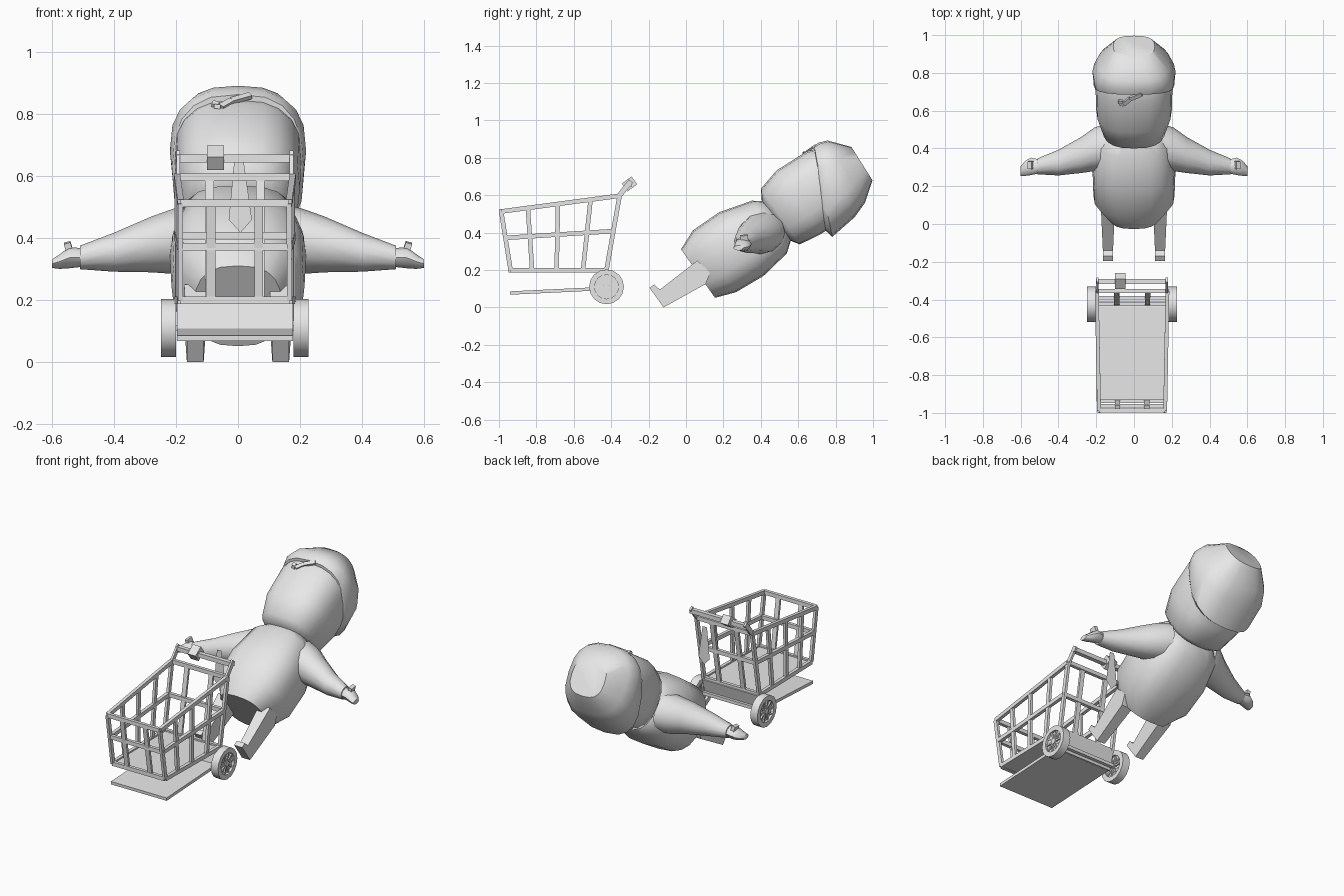
import bpy, bmesh, math
from mathutils import Vector

cube = bpy.data.objects.get("Cube")
if cube:
    bpy.data.objects.remove(cube)

grey = bpy.data.materials.new("plain_grey")
grey.use_nodes = True
grey.diffuse_color = (0.8, 0.8, 0.8, 1)
grey.node_tree.nodes["Principled BSDF"].inputs["Base Color"].default_value = (0.8, 0.8, 0.8, 1)


def finish(name, bm, smooth=None):
    bmesh.ops.recalc_face_normals(bm, faces=bm.faces)
    me = bpy.data.meshes.new(name)
    bm.to_mesh(me)
    bm.free()
    me.materials.append(grey)
    ob = bpy.data.objects.new(name, me)
    bpy.context.collection.objects.link(ob)
    if smooth:
        bpy.ops.object.select_all(action="DESELECT")
        ob.select_set(True)
        bpy.context.view_layer.objects.active = ob
        bpy.ops.object.shade_smooth_by_angle(angle=math.radians(smooth))
    return ob


def add_loft(bm, rings, loop=False):
    """Skin a list of point rings; loop joins the last ring to the first."""
    vr = [[bm.verts.new(p) for p in ring] for ring in rings]
    n = len(vr[0])
    pairs = list(zip(vr, vr[1:])) + ([(vr[-1], vr[0])] if loop else [])
    for a, b in pairs:
        for i in range(n):
            j = (i + 1) % n
            bm.faces.new((a[i], a[j], b[j], b[i]))
    if not loop:
        bm.faces.new(vr[0])
        bm.faces.new(vr[-1])


def add_bar(bm, a, b, w, h=None):
    """Square bar from a to b, w wide sideways and h thick."""
    a, b, h = Vector(a), Vector(b), h or w
    d = (b - a).normalized()
    ref = Vector((0, 1, 0)) if abs(d.x) > 0.9 else Vector((1, 0, 0))
    u = (ref - d * ref.dot(d)).normalized() * w / 2
    v = d.cross(u).normalized() * h / 2
    add_loft(bm, [[p + u + v, p - u + v, p - u - v, p + u - v] for p in (a, b)])


def add_disc(bm, x, y, z, r, w, n=16):
    add_loft(bm, [[(x + k * w / 2, y + r * math.cos(i * math.tau / n), z + r * math.sin(i * math.tau / n))
                   for i in range(n)] for k in (-1, 1)])


# ---- Leaning figure: s runs along the spine, t towards its front ----
LEAN = math.radians(35)
SIDES = 20


def lean(x, s, t):
    c, k = math.cos(LEAN), math.sin(LEAN)
    return Vector((x, 0.065 + s * c - t * k, 0.18 + s * k + t * c))


def rounded_ring(s_back, s_front, w, front, back):
    pts = []
    for i in range(SIDES):
        a = math.tau * i / SIDES
        c, k = math.cos(a), math.sin(a)
        x = w * math.copysign(abs(c) ** 0.75, c)
        f = math.copysign(abs(k) ** 0.75, k)
        s = s_back + (s_front - s_back) * (f + 1) / 2
        pts.append(lean(x, s, (front + back) / 2 + f * (front - back) / 2))
    return pts


def lean_loft(name, rows, angle):
    bm = bmesh.new()
    add_loft(bm, [rounded_ring(*r) for r in rows])
    return finish(name, bm, angle)


lean_loft("body", [
    (0, 0, 0.14, 0.16, -0.157), (0.11, 0.11, 0.215, 0.206, -0.197),
    (0.28, 0.28, 0.22, 0.205, -0.21), (0.45, 0.46, 0.19, 0.155, -0.183),
    (0.52, 0.53, 0.12, 0.10, -0.13)], 50)
lean_loft("head", [
    (0.5, 0.5, 0.12, 0.12, -0.13), (0.535, 0.535, 0.165, 0.18, -0.183),
    (0.66, 0.66, 0.2, 0.212, -0.203), (0.85, 0.85, 0.205, 0.203, -0.205),
    (0.97, 0.97, 0.17, 0.16, -0.17), (1.03, 1.03, 0.09, 0.07, -0.1)], 50)
lean_loft("hair", [
    (0.69, 0.89, 0.2, 0.185, -0.2), (0.7, 0.9, 0.213, 0.205, -0.25),
    (0.86, 0.93, 0.22, 0.204, -0.232), (0.95, 0.975, 0.19, 0.187, -0.2),
    (1.05, 1.06, 0.11, 0.085, -0.125)], 45)

# Forelock curl lying on the forehead
bm = bmesh.new()
curl = [(0.04, 0.9), (-0.02, 0.87), (-0.055, 0.835), (-0.075, 0.84), (-0.07, 0.86)]
for (x0, s0), (x1, s1) in zip(curl, curl[1:]):
    add_bar(bm, lean(x0, s0, 0.201), lean(x1, s1, 0.201), 0.022, 0.014)
finish("forelock", bm)

# Arms, hands and thumbs: x, y, z, half depth, half height
arm_rows = [(0.15, 0.41, 0.40, 0.12, 0.11), (0.21, 0.395, 0.39, 0.115, 0.105),
            (0.28, 0.365, 0.38, 0.095, 0.09), (0.40, 0.325, 0.355, 0.068, 0.063),
            (0.51, 0.305, 0.338, 0.042, 0.038)]
hand_rows = [(0.50, 0.305, 0.338, 0.036, 0.03), (0.545, 0.305, 0.337, 0.046, 0.034),
             (0.575, 0.295, 0.325, 0.04, 0.024), (0.60, 0.28, 0.318, 0.026, 0.014)]
leg_outline = [(0.06, 0.25), (-0.14, 0.095), (-0.17, 0.122), (-0.195, 0.105),
               (-0.12, 0.0), (0.105, 0.125), (0.13, 0.19)]
for side, label in ((1, "left"), (-1, "right")):
    for part, rows, n in (("arm", arm_rows, 12), ("hand", hand_rows, 8)):
        bm = bmesh.new()
        add_loft(bm, [[(side * x, y + ry * math.cos(i * math.tau / n), z + rz * math.sin(i * math.tau / n))
                       for i in range(n)] for x, y, z, ry, rz in rows])
        finish(label + "_" + part, bm, 45)
    bm = bmesh.new()
    add_bar(bm, (side * 0.54, 0.315, 0.345), (side * 0.552, 0.31, 0.386), 0.022, 0.04)
    finish(label + "_thumb", bm)
    # Leg with a turned-up foot, thinner at the toe
    bm = bmesh.new()
    add_loft(bm, [[(side * (0.138 + k * (0.036 if y > 0 else 0.027)), y, z) for y, z in leg_outline]
                  for k in (-1, 1)])
    finish(label + "_leg", bm)

# Flat necktie hanging free in front of the figure
bm = bmesh.new()
bm.faces.new([bm.verts.new((x, -0.185, z)) for x, z in
              ((-0.012, 0.65), (0.018, 0.65), (0.045, 0.46), (0.008, 0.418), (-0.03, 0.46))])
finish("necktie", bm)

# ---- Shopping cart ----
CX = -0.01
# Rails as front (y, z), rear (y, z)
top = ((-0.988, 0.513), (-0.355, 0.597))
mid = ((-0.962, 0.372), (-0.39, 0.408))
low = ((-0.938, 0.2), (-0.425, 0.2))


def half_width(y):
    return 0.175 + 0.012 * (y + 0.99) / 0.64


def rail_point(rail, f, x):
    """Point at fraction f along a rail; x runs from -1 to 1 across the cart."""
    (y0, z0), (y1, z1) = rail
    y = y0 + (y1 - y0) * f
    return Vector((CX + x * half_width(y), y, z0 + (z1 - z0) * f))


bm = bmesh.new()
for rail in (top, mid, low):
    for k in (-1, 1):
        add_bar(bm, rail_point(rail, 0, k), rail_point(rail, 1, k), 0.02, 0.024)
    for f in (0, 1):
        add_bar(bm, rail_point(rail, f, -1), rail_point(rail, f, 1), 0.02, 0.024)
finish("basket_rails", bm)

bm = bmesh.new()
for k in (-1, 1):
    for f in (0, 0.225, 0.48, 0.755, 1):
        add_bar(bm, rail_point(low, f, k), rail_point(top, f, k), 0.016, 0.024)
for f in (0, 1):
    for k in (-0.44, 0.44):
        add_bar(bm, rail_point(low, f, k), rail_point(top, f, k), 0.028, 0.014)
finish("basket_posts", bm)

bm = bmesh.new()
add_bar(bm, (CX, -0.94, 0.197), (CX, -0.425, 0.197), 0.35, 0.012)
finish("basket_floor", bm)

bm = bmesh.new()
add_bar(bm, (CX, -0.94, 0.077), (CX, -0.46, 0.1), 0.375, 0.018)
finish("lower_tray", bm)

bm = bmesh.new()
add_bar(bm, (CX, -0.455, 0.09), (CX, -0.425, 0.2), 0.375, 0.03)
finish("rear_panel", bm)

# Push handle with side brackets and a small holder box
bm = bmesh.new()
add_bar(bm, (CX - 0.19, -0.305, 0.657), (CX + 0.19, -0.305, 0.657), 0.026)
for k in (-1, 1):
    add_bar(bm, (CX + k * 0.183, -0.36, 0.593), (CX + k * 0.183, -0.295, 0.675), 0.012, 0.028)
finish("push_handle", bm)
bm = bmesh.new()
add_bar(bm, (-0.073, -0.328, 0.641), (-0.073, -0.276, 0.679), 0.054, 0.052)
finish("handle_box", bm)

# Spoked wheels
WY, WZ, N = -0.425, 0.11, 16
for side, label in ((1, "left"), (-1, "right")):
    wx = CX + side * 0.214
    bm = bmesh.new()
    add_loft(bm, [[(wx + dx, WY + r * math.cos(i * math.tau / N), WZ + r * math.sin(i * math.tau / N))
                   for i in range(N)]
                  for dx, r in ((-0.024, 0.093), (0.024, 0.093), (0.024, 0.064), (-0.024, 0.064))], loop=True)
    finish(label + "_tyre", bm, 30)
    bm = bmesh.new()
    add_disc(bm, wx, WY, WZ, 0.066, 0.02)
    add_disc(bm, wx, WY, WZ, 0.018, 0.046, 10)
    for i in range(10):
        a = math.tau * i / 10
        d = Vector((0, math.cos(a), math.sin(a)))
        c = Vector((wx, WY, WZ))
        add_bar(bm, c + d * 0.012, c + d * 0.066, 0.036, 0.01)
    finish(label + "_spokes", bm)

bm = bmesh.new()
add_bar(bm, (CX - 0.2, WY, WZ), (CX + 0.2, WY, WZ), 0.02)
finish("axle", bm)
